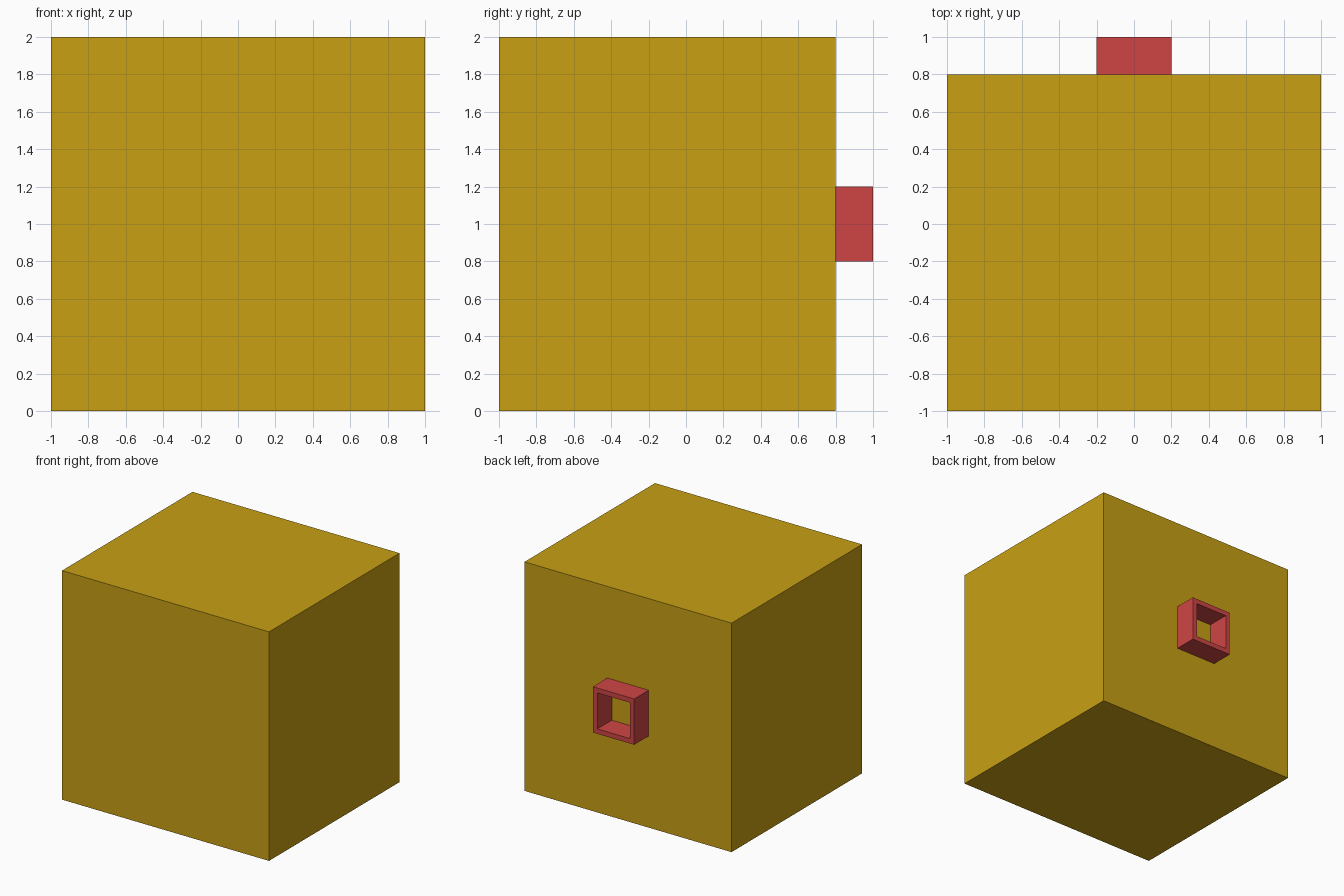
import bpy, bmesh

if "Cube" in bpy.data.objects:
    bpy.data.objects.remove(bpy.data.objects["Cube"])


def material(name, color):
    m = bpy.data.materials.new(name)
    m.diffuse_color = (*color, 1)
    m.use_nodes = True
    m.node_tree.nodes["Principled BSDF"].inputs["Base Color"].default_value = m.diffuse_color
    return m


def box(name, lo, hi, mat):
    bpy.ops.mesh.primitive_cube_add(size=1, location=[(a + b) / 2 for a, b in zip(lo, hi)])
    ob = bpy.context.object
    ob.name = name
    ob.scale = [b - a for a, b in zip(lo, hi)]
    bpy.ops.object.transform_apply(location=True, rotation=False, scale=True)
    ob.data.materials.append(mat)
    return ob


def square_tube(name, half, wall, y0, y1, zc, mat):
    bm = bmesh.new()
    corners = [(-1, -1), (1, -1), (1, 1), (-1, 1)]
    # outer front, outer back, inner back, inner front
    rings = [[bm.verts.new((sx * r, y, zc + sz * r)) for sx, sz in corners]
             for r, y in ((half, y0), (half, y1), (half - wall, y1), (half - wall, y0))]
    for k in range(4):
        a, b = rings[k], rings[(k + 1) % 4]
        for i in range(4):
            j = (i + 1) % 4
            bm.faces.new((a[i], a[j], b[j], b[i]))
    bmesh.ops.recalc_face_normals(bm, faces=bm.faces)
    me = bpy.data.meshes.new(name)
    bm.to_mesh(me)
    bm.free()
    me.materials.append(mat)
    ob = bpy.data.objects.new(name, me)
    bpy.context.collection.objects.link(ob)
    return ob


yellow = material("yellow", (0.58, 0.35, 0.007))
red = material("red", (0.62, 0.06, 0.06))

# Main block
box("body", (-1, -1, 0), (1, 0.8, 2), yellow)

# Hollow square socket on the back face
square_tube("back_socket", 0.2, 0.043, 0.8, 1.0, 1.0, red)
